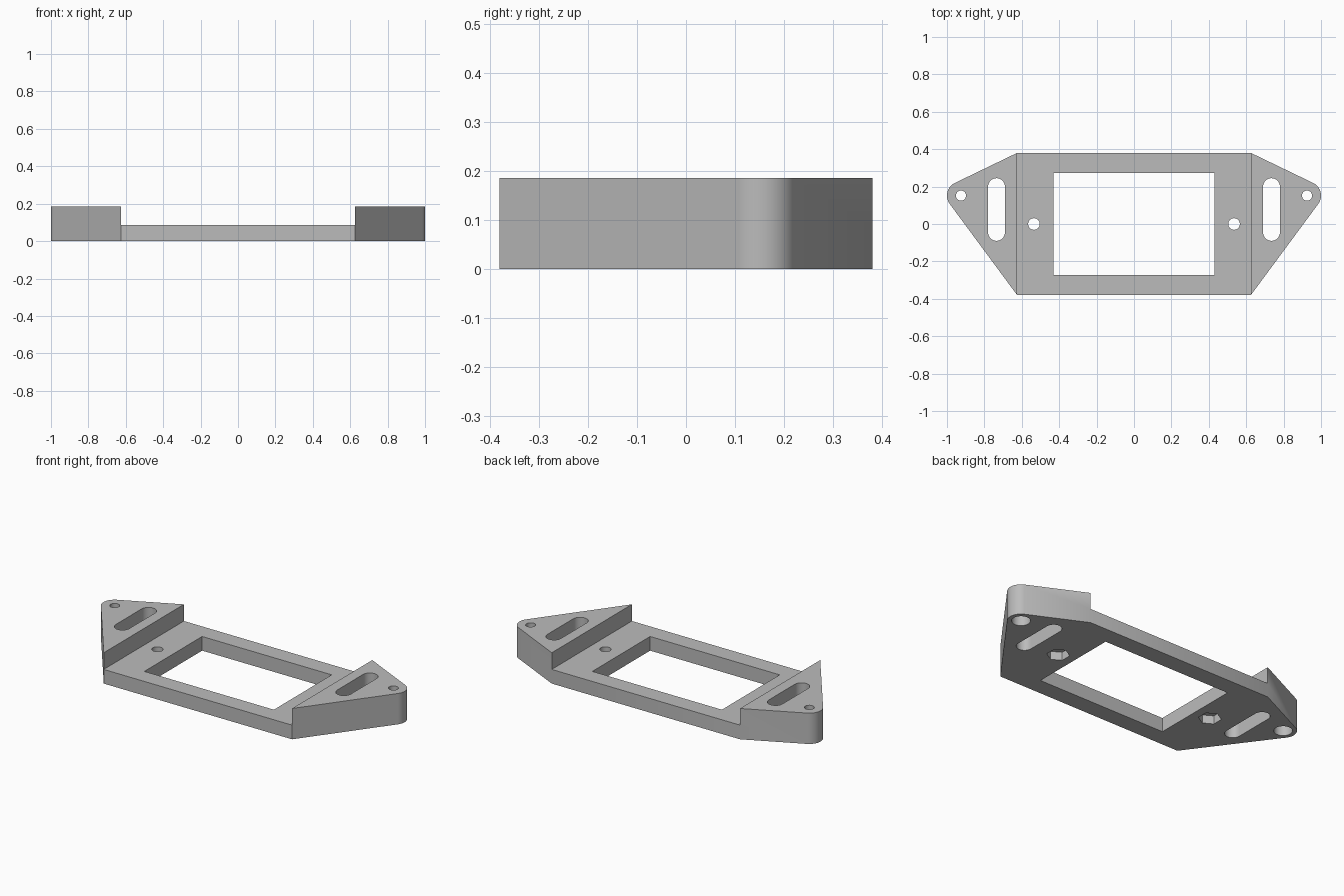
import bpy
import bmesh
from math import atan2, acos, cos, sin, pi, hypot, radians

if "Cube" in bpy.data.objects:
    bpy.data.objects.remove(bpy.data.objects["Cube"], do_unlink=True)

HALF_X, HALF_Y = 0.625, 0.38       # centre plate
PLATE_Z, EAR_Z = 0.085, 0.185      # thicknesses
TIP, TIP_R = (0.925, 0.152), 0.075  # rounded ear tip

grey = bpy.data.materials.new("plain grey")
grey.use_nodes = True
grey.diffuse_color = (0.5, 0.5, 0.5, 1)
grey.node_tree.nodes["Principled BSDF"].inputs["Base Color"].default_value = (0.5, 0.5, 0.5, 1)


def prism(name, points, z0, z1):
    """Extrude a counter-clockwise outline from z0 to z1."""
    bm = bmesh.new()
    base = bm.faces.new([bm.verts.new((x, y, z0)) for x, y in points])
    top = bmesh.ops.extrude_face_region(bm, geom=[base])["geom"]
    verts = [v for v in top if isinstance(v, bmesh.types.BMVert)]
    bmesh.ops.translate(bm, verts=verts, vec=(0, 0, z1 - z0))
    bmesh.ops.recalc_face_normals(bm, faces=bm.faces)
    mesh = bpy.data.meshes.new(name)
    bm.to_mesh(mesh)
    bm.free()
    mesh.materials.append(grey)
    obj = bpy.data.objects.new(name, mesh)
    bpy.context.collection.objects.link(obj)
    return obj


def arc(x, y, r, start, end, steps):
    return [(x + r * cos(start + (end - start) * i / steps),
             y + r * sin(start + (end - start) * i / steps)) for i in range(steps + 1)]


def circle(x, y, r, sides=32, turn=0):
    return arc(x, y, r, turn, turn + 2 * pi, sides)[:-1]


def rectangle(hx, hy):
    return [(-hx, -hy), (hx, -hy), (hx, hy), (-hx, hy)]


def tangent_angle(corner_y, side):
    """Angle on the ear tip where the line from the plate corner touches it."""
    dx, dy = HALF_X - TIP[0], corner_y - TIP[1]
    return atan2(dy, dx) + side * acos(TIP_R / hypot(dx, dy))


# Outline of plate and both ears
half = [(HALF_X, -HALF_Y)]
half += arc(*TIP, TIP_R, tangent_angle(-HALF_Y, 1), tangent_angle(HALF_Y, -1), 16)
half += [(HALF_X, HALF_Y)]
outline = half + [(-x, y) for x, y in reversed(half)]
bracket = prism("mounting_bracket", outline, 0, EAR_Z)

# Recessed middle and rectangular window
cutters = [
    prism("middle_recess", rectangle(HALF_X, 0.6), PLATE_Z, 0.4),
    prism("window", rectangle(0.43, 0.274), -0.1, 0.3),
]

for s in (-1, 1):
    # Long slot through each ear
    slot = arc(s * 0.735, 0.2, 0.045, 0, pi, 16) + arc(s * 0.735, -0.045, 0.045, pi, 2 * pi, 16)
    cutters.append(prism("ear_slot", slot, -0.1, 0.3))
    # Tip hole with a wider bore from below
    cutters.append(prism("tip_hole", circle(s * TIP[0], TIP[1], 0.027), -0.1, 0.3))
    cutters.append(prism("tip_bore", circle(s * TIP[0], TIP[1], 0.051), -0.1, 0.1))
    # Plate hole with a hexagonal nut pocket from below
    cutters.append(prism("plate_hole", circle(s * 0.535, 0, 0.031), -0.1, 0.3))
    cutters.append(prism("nut_pocket", circle(s * 0.535, 0, 0.063, 6, pi / 2), -0.1, 0.05))

bpy.ops.object.select_all(action="DESELECT")
bpy.context.view_layer.objects.active = bracket
bracket.select_set(True)
for cutter in cutters:
    cutter.hide_render = True
    mod = bracket.modifiers.new(cutter.name, "BOOLEAN")
    mod.operation = "DIFFERENCE"
    mod.solver = "EXACT"
    mod.object = cutter
    bpy.ops.object.modifier_apply(modifier=mod.name)
    bpy.data.objects.remove(cutter, do_unlink=True)

# Smooth curved walls, crisp edges
bpy.ops.object.shade_smooth_by_angle(angle=radians(30))
weighted = bracket.modifiers.new("weighted_normals", "WEIGHTED_NORMAL")
weighted.keep_sharp = True
